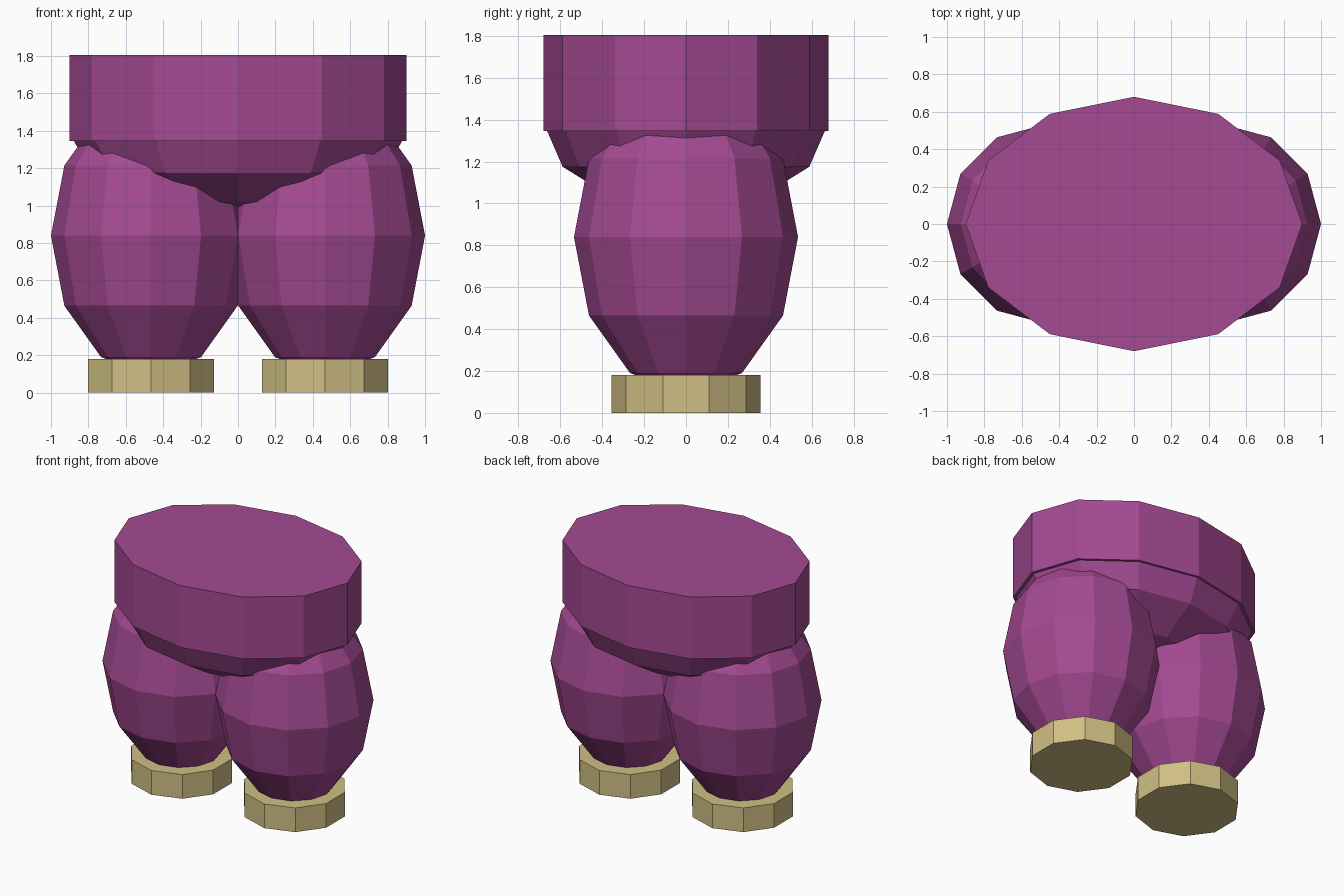
import bpy, bmesh, math
from mathutils import Matrix

if "Cube" in bpy.data.objects:
    bpy.data.objects.remove(bpy.data.objects["Cube"])


def material(name, rgb):
    m = bpy.data.materials.new(name)
    m.diffuse_color = (*rgb, 1)
    m.use_nodes = True
    m.node_tree.nodes["Principled BSDF"].inputs["Base Color"].default_value = m.diffuse_color
    return m


purple = material("purple cloth", (0.37, 0.068, 0.29))
tan = material("pale tan", (0.63, 0.52, 0.23))


def add(name, bm, mat, loc):
    me = bpy.data.meshes.new(name)
    bm.to_mesh(me)
    bm.free()
    me.materials.append(mat)
    ob = bpy.data.objects.new(name, me)
    ob.location = loc
    bpy.context.collection.objects.link(ob)


def ellipsoid(name, mat, loc, size):
    bm = bmesh.new()
    bmesh.ops.create_uvsphere(bm, u_segments=12, v_segments=6, radius=1,
                              matrix=Matrix.Diagonal((*size, 1)))
    add(name, bm, mat, loc)


def prism(name, mat, loc, sides, rx, ry, height):
    # one vertex always points along +y
    bm = bmesh.new()
    ring = [bm.verts.new((rx * math.sin(a), ry * math.cos(a), 0))
            for a in (-2 * math.pi * i / sides for i in range(sides))]
    base = bm.faces.new(ring)
    top = bmesh.ops.extrude_face_region(bm, geom=[base], use_keep_orig=True)["geom"]
    bmesh.ops.translate(bm, verts=[v for v in top if isinstance(v, bmesh.types.BMVert)],
                        vec=(0, 0, height))
    bmesh.ops.recalc_face_normals(bm, faces=bm.faces)
    add(name, bm, mat, loc)


# waist band and rounded hips beneath it
prism("waist", purple, (0, 0, 1.345), 12, 0.9, 0.68, 0.46)
ellipsoid("hips", purple, (0, 0, 1.385), (0.9, 0.68, 0.42))

# baggy legs and feet
for side, s in (("left", -1), ("right", 1)):
    ellipsoid(side + "_leg", purple, (s * 0.465, 0, 0.84), (0.535, 0.535, 0.75))
    prism(side + "_foot", tan, (s * 0.465, 0, 0), 10, 0.355, 0.355, 0.18)
